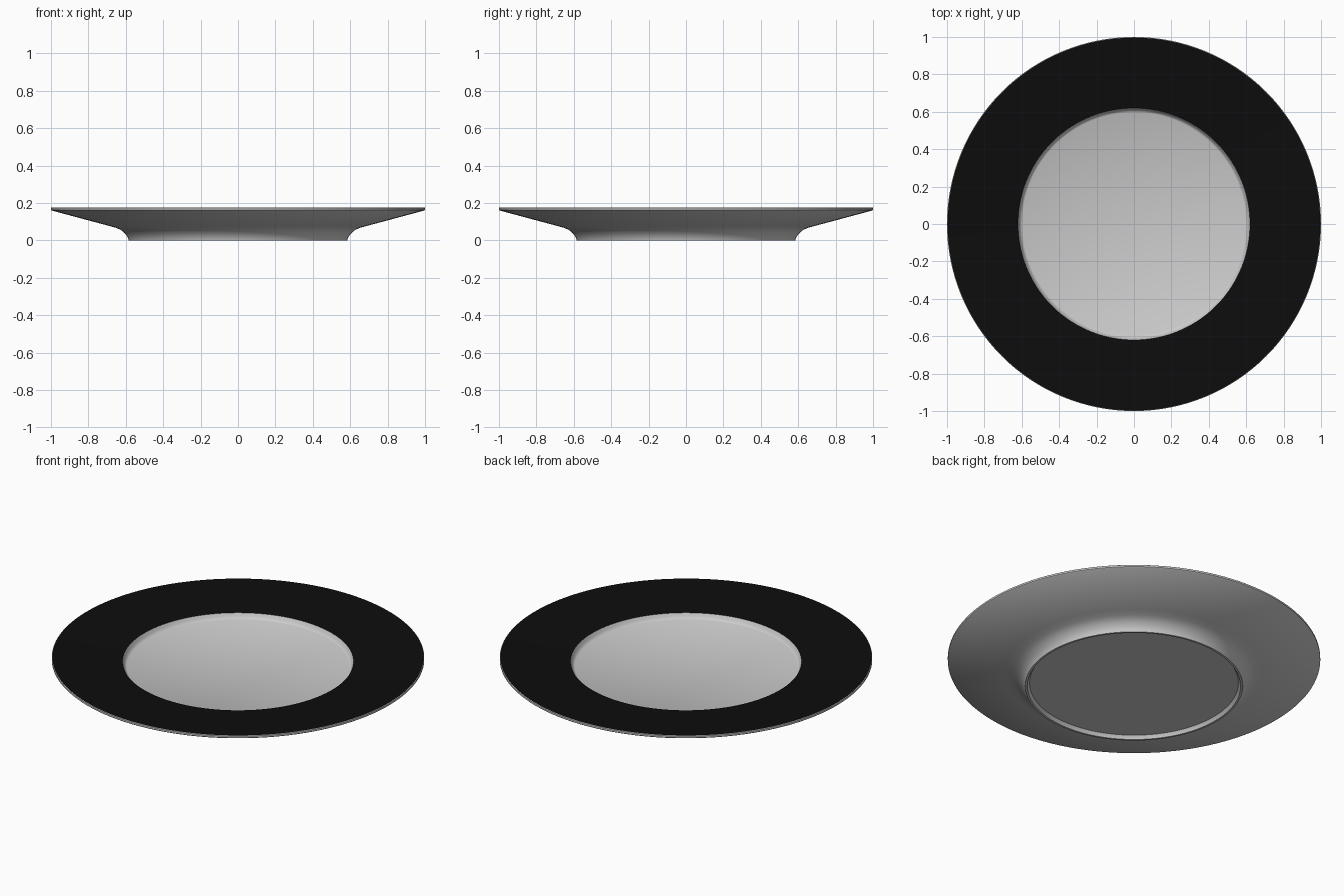
import bpy, bmesh, math

if "Cube" in bpy.data.objects:
    bpy.data.objects.remove(bpy.data.objects["Cube"])

def material(name, rgb):
    m = bpy.data.materials.new(name)
    m.diffuse_color = (*rgb, 1)
    m.use_nodes = True
    m.node_tree.nodes["Principled BSDF"].inputs["Base Color"].default_value = m.diffuse_color
    return m

china = material("light_grey_china", (0.60, 0.60, 0.60))
black = material("black_glaze", (0.004, 0.004, 0.004))
SEG = 128

def lathe(name, profile, mats, black_span=None):
    """Spin (r, z) points round z; black_span = profile index range painted black."""
    bm = bmesh.new()
    rings = []
    for r, z in profile:
        if r == 0:
            rings.append([bm.verts.new((0, 0, z))] * SEG)
        else:
            rings.append([bm.verts.new((r * math.cos(2 * math.pi * i / SEG),
                                        r * math.sin(2 * math.pi * i / SEG), z)) for i in range(SEG)])
    for k, (a, b) in enumerate(zip(rings, rings[1:])):
        for i in range(SEG):
            j = (i + 1) % SEG
            corners = list(dict.fromkeys((a[i], a[j], b[j], b[i])))
            f = bm.faces.new(corners)
            if black_span and black_span[0] <= k < black_span[1]:
                f.material_index = 1
    bmesh.ops.recalc_face_normals(bm, faces=bm.faces[:])
    me = bpy.data.meshes.new(name)
    bm.to_mesh(me)
    bm.free()
    for m in mats:
        me.materials.append(m)
    ob = bpy.data.objects.new(name, me)
    bpy.context.collection.objects.link(ob)
    bpy.context.view_layer.objects.active = ob
    ob.select_set(True)
    bpy.ops.object.shade_smooth_by_angle(angle=math.radians(35))
    return ob

# Underside with foot recess, flared wall, rim edge, black border, shallow well
plate = [(0, 0.02), (0.56, 0.02), (0.567, 0.012), (0.572, 0.0), (0.584, 0.0),
         (0.588, 0.015), (0.60, 0.032), (0.612, 0.045), (0.628, 0.057), (0.65, 0.067),
         (0.69, 0.078), (0.996, 0.160), (1.0, 0.164), (1.0, 0.174), (0.996, 0.177),
         (0.62, 0.150), (0.612, 0.135), (0.605, 0.124), (0.597, 0.120), (0, 0.120)]
lathe("plate", plate, (china, black), (14, 15))
